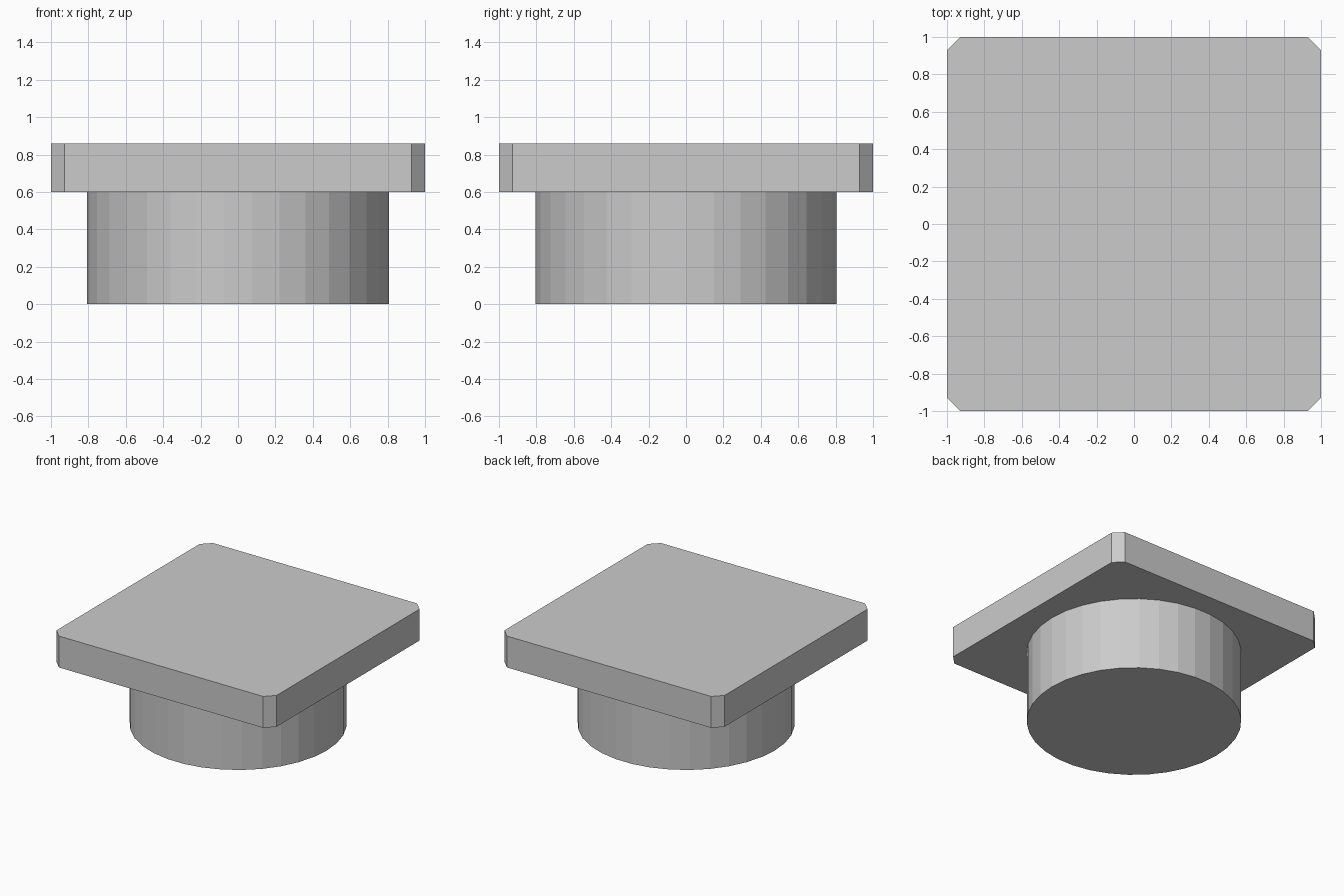
import bpy, bmesh, math
from mathutils import Matrix

if "Cube" in bpy.data.objects:
    bpy.data.objects.remove(bpy.data.objects["Cube"])


def finish(bm, name):
    bmesh.ops.recalc_face_normals(bm, faces=bm.faces)
    mesh = bpy.data.meshes.new(name)
    bm.to_mesh(mesh)
    bm.free()
    obj = bpy.data.objects.new(name, mesh)
    bpy.context.collection.objects.link(obj)
    return obj


# Round base: 34-sided drum with corners on the x axis
BASE_R, BASE_H, TOP_Z = 0.808, 0.60, 0.858
bm = bmesh.new()
bmesh.ops.create_cone(
    bm, cap_ends=True, segments=34, radius1=BASE_R, radius2=BASE_R, depth=BASE_H,
    matrix=Matrix.Translation((0, 0, BASE_H / 2)) @ Matrix.Rotation(math.pi / 2, 4, 'Z'))
finish(bm, "round_base")

# Square top slab with chamfered vertical corners
CHAMFER = 0.072
thick = TOP_Z - BASE_H
bm = bmesh.new()
bmesh.ops.create_cube(
    bm, size=1,
    matrix=Matrix.Translation((0, 0, BASE_H + thick / 2)) @ Matrix.Diagonal((2, 2, thick, 1)))
corners = [e for e in bm.edges if abs(e.verts[0].co.z - e.verts[1].co.z) > 0.1]
bmesh.ops.bevel(bm, geom=corners, offset=CHAMFER, offset_type='OFFSET',
                segments=1, affect='EDGES')
finish(bm, "top_slab")
